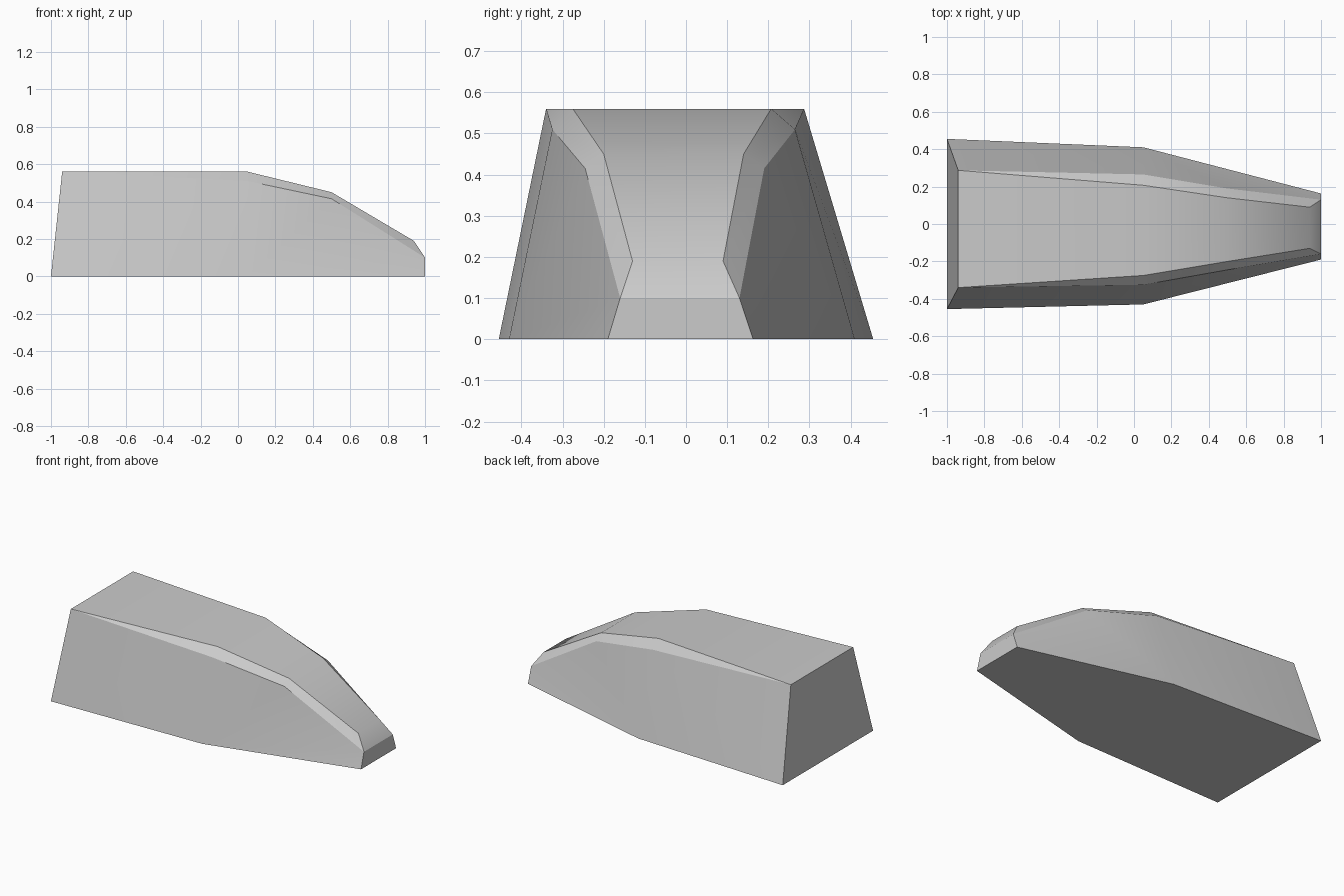
import bpy
import bmesh
import math

cube = bpy.data.objects.get("Cube")
if cube:
    bpy.data.objects.remove(cube, do_unlink=True)

# Outlines from tail to nose: x, z, y on the front side, y on the back side
BASE = [(-1, 0, -0.455, 0.455), (0.05, 0, -0.43, 0.41), (1, 0, -0.19, 0.163)]
ROOF = [(-0.94, 0.56, -0.34, 0.287), (0.05, 0.56, -0.275, 0.207),
        (0.5, 0.45, -0.20, 0.14), (0.94, 0.19, -0.13, 0.09),
        (1, 0.10, -0.16, 0.13)]
SHOULDER = [(0.05, 0.51, -0.325, 0.265), (0.5, 0.415, -0.245, 0.19)]

# Plain body colour
grey = bpy.data.materials.new("plain grey")
grey.use_nodes = True
colour = (0.6, 0.6, 0.6, 1)
grey.diffuse_color = colour
grey.node_tree.nodes["Principled BSDF"].inputs["Base Color"].default_value = colour

bm = bmesh.new()


def outline(points, side):
    return [bm.verts.new((p[0], p[2 + side], p[1])) for p in points]


# Side walls and the narrow bevel along each roof edge
sides = []
for side in (0, 1):
    base, roof, shoulder = (outline(p, side) for p in (BASE, ROOF, SHOULDER))
    tail, middle, nose = base
    for face in (
        (tail, middle, shoulder[0], roof[0]),
        (middle, shoulder[1], shoulder[0]),
        (middle, roof[4], shoulder[1]),
        (middle, nose, roof[4]),
        (roof[0], shoulder[0], roof[1]),
        (shoulder[0], shoulder[1], roof[2], roof[1]),
        (shoulder[1], roof[4], roof[3], roof[2]),
    ):
        bm.faces.new(face)
    sides.append((base, roof))

# Tail, roof, nose and underside join the two walls as one strip
(base_a, roof_a), (base_b, roof_b) = sides
strip_a = [base_a[0]] + roof_a + [base_a[2]]
strip_b = [base_b[0]] + roof_b + [base_b[2]]
for i in range(len(strip_a) - 1):
    bm.faces.new((strip_a[i], strip_a[i + 1], strip_b[i + 1], strip_b[i]))
bm.faces.new(base_a + base_b[::-1])

bmesh.ops.recalc_face_normals(bm, faces=bm.faces)
mesh = bpy.data.meshes.new("wedge_body")
bm.to_mesh(mesh)
bm.free()
mesh.materials.append(grey)
body = bpy.data.objects.new("wedge_body", mesh)
bpy.context.collection.objects.link(body)

# Soft shading on the gentle folds only
bpy.ops.object.select_all(action="DESELECT")
body.select_set(True)
bpy.context.view_layer.objects.active = body
bpy.ops.object.shade_smooth_by_angle(angle=math.radians(30))
